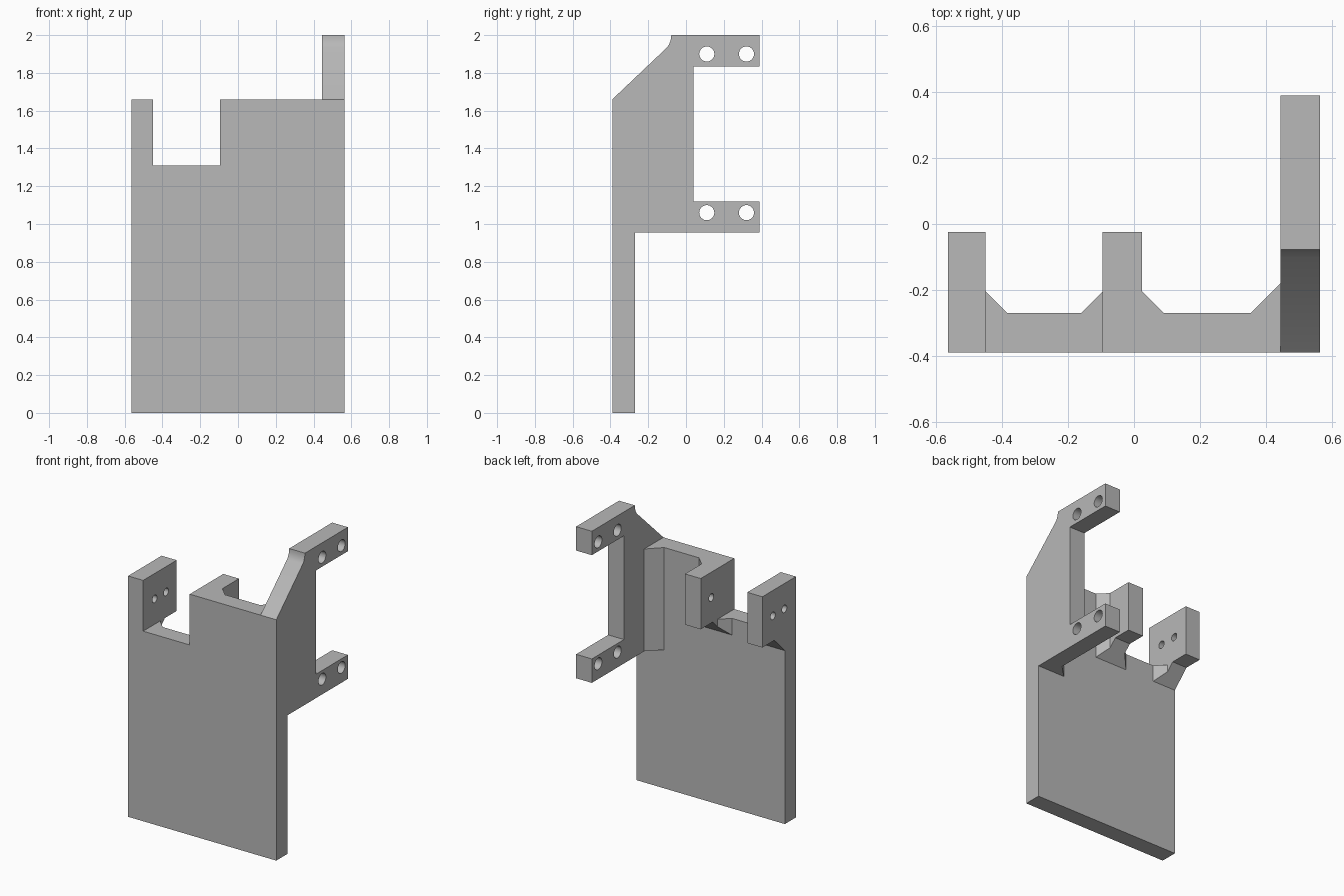
import bpy, bmesh, math
from mathutils import Matrix

cube = bpy.data.objects.get("Cube")
if cube:
    bpy.data.objects.remove(cube, do_unlink=True)

grey = bpy.data.materials.new("plain grey")
grey.use_nodes = True
colour = (0.48, 0.48, 0.48, 1)
grey.diffuse_color = colour
grey.node_tree.nodes["Principled BSDF"].inputs["Base Color"].default_value = colour

# Shared levels
HALF = 0.565            # half width
FRONT, BACK = -0.39, -0.27   # plate faces
TOP, NOTCH = 1.66, 1.31
FOOT = 1.195            # where the lug undersides meet the plate
LUG_END = -0.025


def finish(bm, name):
    bmesh.ops.recalc_face_normals(bm, faces=bm.faces)
    mesh = bpy.data.meshes.new(name)
    bm.to_mesh(mesh)
    bm.free()
    mesh.materials.append(grey)
    obj = bpy.data.objects.new(name, mesh)
    bpy.context.collection.objects.link(obj)
    return obj


def loft(name, start, end):
    """Solid between two matching outlines."""
    bm = bmesh.new()
    a = [bm.verts.new(p) for p in start]
    b = [bm.verts.new(p) for p in end]
    bm.faces.new(a)
    bm.faces.new(b)
    for i in range(len(a)):
        j = (i + 1) % len(a)
        bm.faces.new((a[i], a[j], b[j], b[i]))
    return finish(bm, name)


def side_profile(name, points, x0, x1):
    return loft(name, [(x0, y, z) for y, z in points], [(x1, y, z) for y, z in points])


def gusset(name, x, width, top, bottom):
    """Triangular corner fillet between the plate and a side wall."""
    plan = [(x, BACK), (x + width, BACK), (x, BACK + abs(width))]
    return loft(name, [(px, py, bottom(py)) for px, py in plan],
                [(px, py, top) for px, py in plan])


def drill(obj, centres, radius, x):
    """Round holes along x."""
    bm = bmesh.new()
    for y, z in centres:
        place = Matrix.Translation((x, y, z)) @ Matrix.Rotation(math.pi / 2, 4, 'Y')
        bmesh.ops.create_cone(bm, cap_ends=True, segments=32, radius1=radius,
                              radius2=radius, depth=0.3, matrix=place)
    cutter = finish(bm, "hole_cutter")
    cutter.hide_render = True
    mod = obj.modifiers.new("holes", 'BOOLEAN')
    mod.operation, mod.solver, mod.object = 'DIFFERENCE', 'EXACT', cutter
    bpy.context.view_layer.objects.active = obj
    bpy.ops.object.modifier_apply(modifier=mod.name)
    bpy.data.objects.remove(cutter, do_unlink=True)


# Notched front plate
SIDE = 0.445
LEFT_EDGE, RIGHT_EDGE = -0.45, -0.095
outline = [(-HALF, 0), (SIDE, 0), (SIDE, TOP), (RIGHT_EDGE, TOP), (RIGHT_EDGE, NOTCH),
           (LEFT_EDGE, NOTCH), (LEFT_EDGE, TOP), (-HALF, TOP)]
plate = loft("front_plate", [(x, FRONT, z) for x, z in outline],
             [(x, BACK, z) for x, z in outline])

# Side bracket with two arms and a small curved shoulder
shoulder = [(-0.10, 1.935), (-0.09, 1.95), (-0.083, 1.967), (-0.079, 1.985), (-0.078, 2)]
c_shape = [(FRONT, 0), (FRONT, TOP)] + shoulder + [
    (0.39, 2), (0.39, 1.835), (0.04, 1.835), (0.04, 1.12), (0.39, 1.12),
    (0.39, 0.955), (BACK, 0.955), (BACK, 0)]
bracket = side_profile("side_bracket", c_shape, SIDE, HALF)
drill(bracket, [(y, z) for y in (0.11, 0.32) for z in (1.06, 1.9)], 0.04, 0.5)
gusset("bracket_gusset", SIDE, -0.09, TOP, lambda y: 0.955)

# Rear lugs with a sloped root
lug_shape = [(BACK, TOP), (LUG_END, TOP), (LUG_END, NOTCH),
             (BACK + NOTCH - FOOT, NOTCH), (BACK, FOOT)]
outer_lug = side_profile("outer_lug", lug_shape, -HALF, LEFT_EDGE)
middle_lug = side_profile("middle_lug", lug_shape, RIGHT_EDGE, 0.025)
drill(outer_lug, [(-0.14, 1.485)], 0.026, -0.5)
drill(middle_lug, [(-0.14, 1.485)], 0.026, -0.035)

# Second outer hole, just clear of the plate's back face
drill(plate, [(-0.265, 1.485)], 0.026, -0.5)
drill(outer_lug, [(-0.265, 1.485)], 0.026, -0.5)

# Lug gussets follow the sloped root
slope = lambda y: FOOT + y - BACK
gusset("outer_lug_gusset", LEFT_EDGE, 0.065, NOTCH, slope)
gusset("middle_lug_notch_gusset", RIGHT_EDGE, -0.065, NOTCH, slope)
gusset("middle_lug_plate_gusset", 0.025, 0.065, TOP, slope)

# Round hole walls, crisp edges elsewhere
for obj in (plate, bracket, outer_lug, middle_lug):
    bpy.ops.object.select_all(action='DESELECT')
    obj.select_set(True)
    bpy.context.view_layer.objects.active = obj
    bpy.ops.object.shade_smooth_by_angle(angle=math.radians(25))
